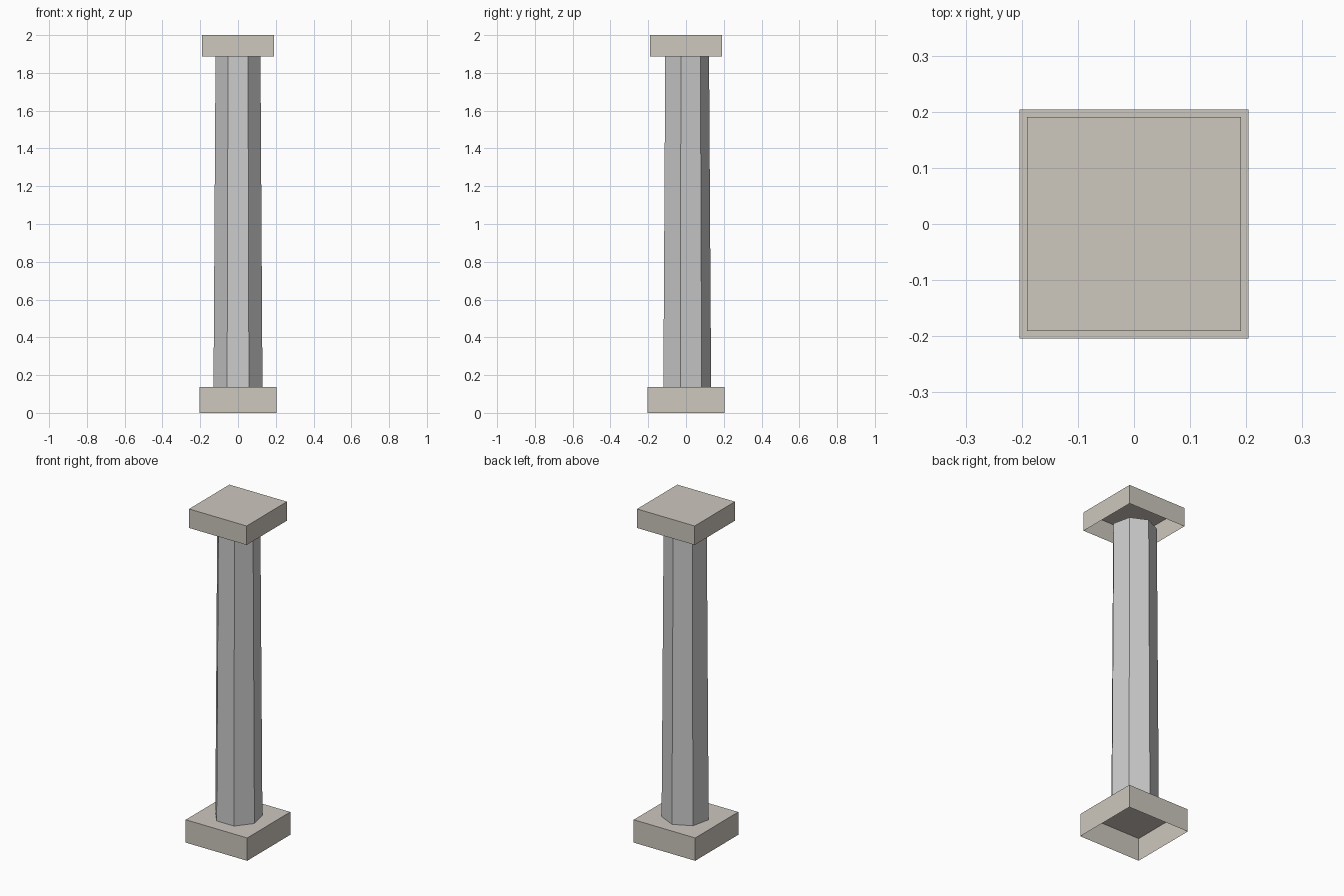
import bpy, bmesh, math

if "Cube" in bpy.data.objects:
    bpy.data.objects.remove(bpy.data.objects["Cube"])


def material(name, rgb):
    m = bpy.data.materials.new(name)
    m.diffuse_color = (*rgb, 1)
    m.use_nodes = True
    m.node_tree.nodes["Principled BSDF"].inputs["Base Color"].default_value = m.diffuse_color
    return m


def finish(name, bm, mat):
    me = bpy.data.meshes.new(name)
    bm.to_mesh(me)
    bm.free()
    me.materials.append(mat)
    ob = bpy.data.objects.new(name, me)
    bpy.context.collection.objects.link(ob)
    return ob


def block(name, half, z0, z1, mat):
    """Square block whose underside is left open."""
    bm = bmesh.new()
    bmesh.ops.create_cube(bm, size=1)
    for v in bm.verts:
        v.co.x *= 2 * half
        v.co.y *= 2 * half
        v.co.z = z1 if v.co.z > 0 else z0
    bm.normal_update()
    under = [f for f in bm.faces if f.normal.z < -0.5]
    bmesh.ops.delete(bm, geom=under, context='FACES_ONLY')
    return finish(name, bm, mat)


stone = material("warm_stone", (0.61, 0.57, 0.51))
grey = material("grey_stone", (0.59, 0.59, 0.56))
Z_BASE, Z_CAP = 0.137, 1.886

# Plinth and capital
block("base_block", 0.204, 0, Z_BASE, stone)
block("top_block", 0.191, Z_CAP, 2, stone)

# Tapered seven-sided shaft, one corner towards the back, open ends
SIDES = 7
bm = bmesh.new()
rings = []
for r, z in ((0.133, Z_BASE), (0.122, Z_CAP)):
    angles = [math.pi / 2 + i * math.tau / SIDES for i in range(SIDES)]
    rings.append([bm.verts.new((r * math.cos(a), r * math.sin(a), z)) for a in angles])
low, high = rings
for i in range(SIDES):
    j = (i + 1) % SIDES
    bm.faces.new((low[i], low[j], high[j], high[i]))
finish("shaft", bm, grey)
